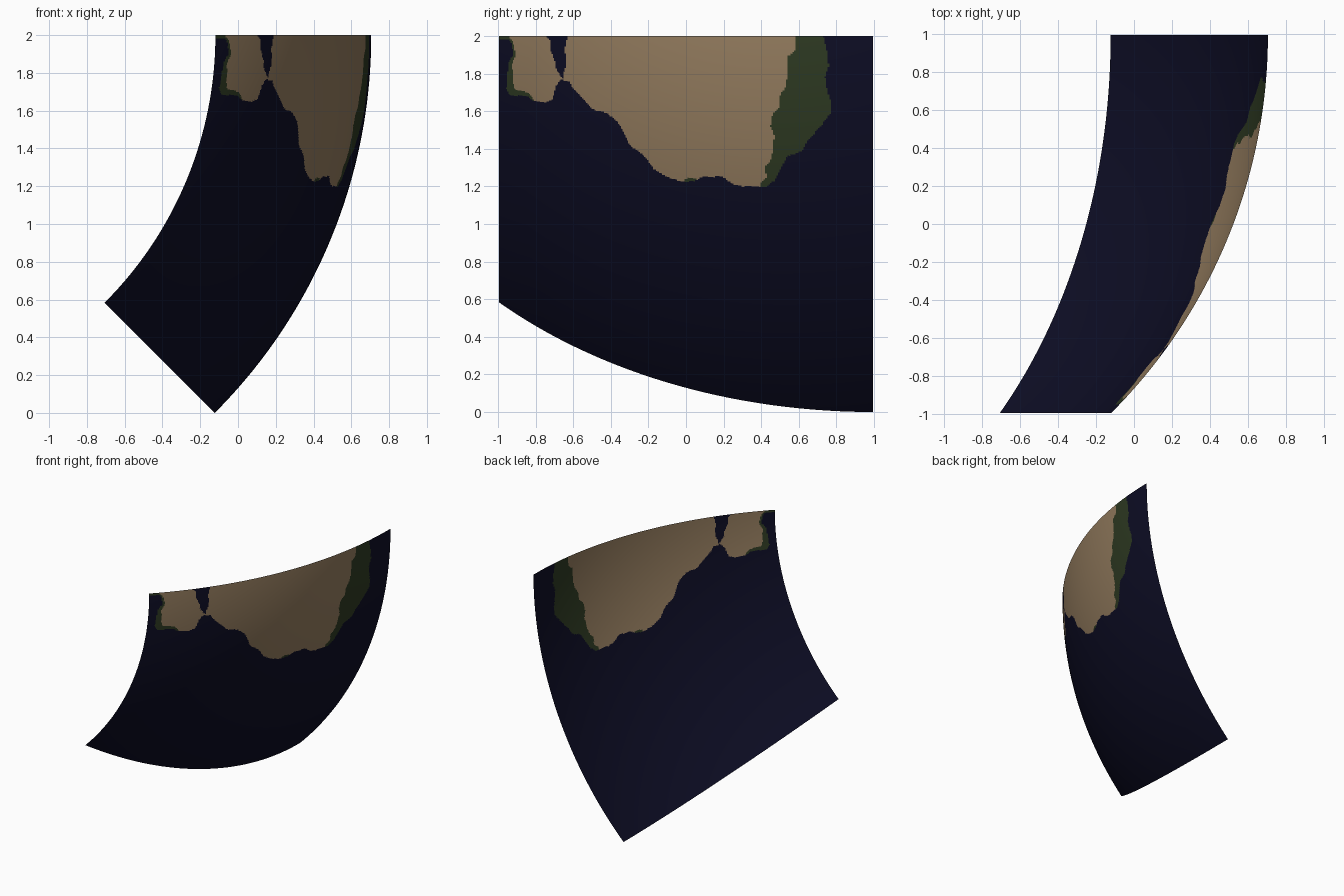
import bpy, bmesh, math

# Curved map tile: 45 x 45 degree patch of a slightly flattened globe, polar axis along y
N = 256                      # grid steps each way
A = 2 * math.sqrt(2)         # equatorial radius
E2 = 0.00669                 # flattening of the globe
CX, CY, CZ = -2.123, 0.995, 2.0


def globe_point(lat, lon):
    n = A / math.sqrt(1 - E2 * math.sin(lat) ** 2)
    return (CX + n * math.cos(lat) * math.cos(lon),
            CY - n * (1 - E2) * math.sin(lat),
            CZ - n * math.cos(lat) * math.sin(lon))


# Coast outlines, as seen from the right side (y, z)
MAIN_LAND = [
    (-.62, 2.1), (-.63, 2), (-.645, 1.93), (-.635, 1.85), (-.655, 1.79), (-.655, 1.765),
    (-.62, 1.755), (-.60, 1.72), (-.55, 1.665), (-.50, 1.61), (-.42, 1.59), (-.36, 1.54),
    (-.33, 1.48), (-.30, 1.42), (-.22, 1.36), (-.17, 1.29), (-.10, 1.25), (-.02, 1.225),
    (.04, 1.228), (.10, 1.255), (.19, 1.25), (.26, 1.21), (.30, 1.2), (.42, 1.195),
    (.47, 1.23), (.50, 1.29), (.54, 1.36), (.62, 1.39), (.65, 1.45), (.71, 1.51),
    (.77, 1.59), (.775, 1.64), (.75, 1.72), (.74, 1.78), (.76, 1.84), (.75, 1.92),
    (.73, 2), (.73, 2.1)]
SMALL_LAND = [
    (-1.1, 2.1), (-1.1, 1.985), (-.94, 1.98), (-.925, 1.95), (-.92, 1.90), (-.945, 1.86),
    (-.955, 1.72), (-.94, 1.685), (-.84, 1.68), (-.82, 1.66), (-.76, 1.645), (-.71, 1.66),
    (-.69, 1.74), (-.665, 1.765), (-.65, 1.77), (-.665, 1.785), (-.69, 1.82), (-.695, 1.86),
    (-.72, 1.92), (-.72, 1.97), (-.745, 2), (-.745, 2.1)]
# Green belts lying over the land
EAST_GREEN = [
    (.585, 2.1), (.585, 2), (.58, 1.92), (.54, 1.89), (.54, 1.79), (.53, 1.73), (.50, 1.68),
    (.495, 1.62), (.46, 1.58), (.45, 1.52), (.47, 1.47), (.46, 1.38), (.45, 1.34),
    (.42, 1.30), (.43, 1.25), (.40, 1.22), (.38, 1.1), (1, 1.1), (1, 2.1)]
WEST_GREEN = [
    (-1.1, 2.1), (-.945, 2.1), (-.94, 1.99), (-.92, 1.97), (-.905, 1.9), (-.925, 1.85),
    (-.92, 1.76), (-.91, 1.715), (-.84, 1.70), (-.81, 1.66), (-.84, 1.6), (-1.1, 1.6)]
COAST_GREEN = [(-.01, 1.2), (.06, 1.2), (.06, 1.245), (.02, 1.245), (-.01, 1.235)]


def inside(poly, y, z):
    hit = False
    for (y1, z1), (y2, z2) in zip(poly, poly[1:] + poly[:1]):
        if (z1 > z) != (z2 > z) and y < y1 + (z - z1) * (y2 - y1) / (z2 - z1):
            hit = not hit
    return hit


def colour_index(y, z):
    if z < 1.15 or not (inside(MAIN_LAND, y, z) or inside(SMALL_LAND, y, z)):
        return 0
    if any(inside(p, y, z) for p in (EAST_GREEN, WEST_GREEN, COAST_GREEN)):
        return 2
    return 1


def material(name, rgb):
    m = bpy.data.materials.new(name)
    m.diffuse_color = (*rgb, 1)
    return m


# Globe surface grid, coloured by the outlines
step = math.radians(45) / N
bm = bmesh.new()
grid = [[bm.verts.new(globe_point(i * step, j * step)) for j in range(N + 1)]
        for i in range(N + 1)]
for i in range(N):
    for j in range(N):
        f = bm.faces.new((grid[i][j], grid[i][j + 1], grid[i + 1][j + 1], grid[i + 1][j]))
        c = f.calc_center_median()
        f.material_index = colour_index(c.y, c.z)
        f.smooth = True
bm.normal_update()
mid = bm.faces[:][N * N // 2]
if mid.normal.x < 0:         # outer side faces away from the globe centre
    bmesh.ops.reverse_faces(bm, faces=bm.faces[:])

mesh = bpy.data.meshes.new("globe_tile")
bm.to_mesh(mesh)
bm.free()
for name, rgb in (("ocean navy", (.004, .004, .018)),
                  ("land tan", (.30, .205, .115)),
                  ("forest green", (.027, .042, .016))):
    mesh.materials.append(material(name, rgb))
bpy.context.collection.objects.link(bpy.data.objects.new("globe_tile", mesh))
